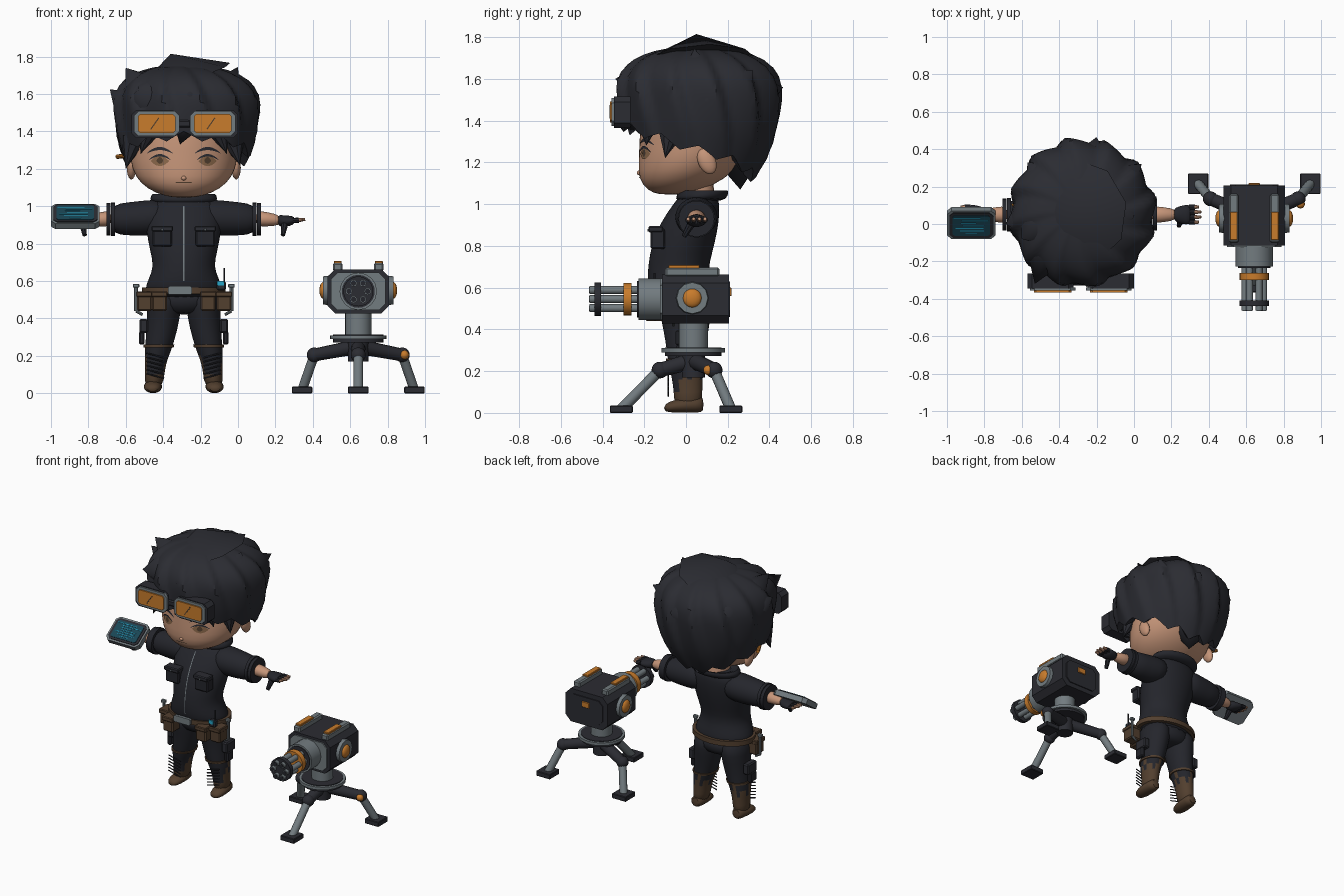
import bpy, bmesh
from math import sin, cos, pi, radians
from mathutils import Vector, Matrix
from mathutils.bvhtree import BVHTree

if "Cube" in bpy.data.objects:
    bpy.data.objects.remove(bpy.data.objects["Cube"])
COLOURS = {"black_cloth": (.018, .019, .025), "charcoal": (.024, .025, .032), "skin": (.56, .30, .19),
           "steel": (.17, .20, .215), "orange": (.58, .2, .025), "brown": (.085, .05, .028),
           "iris_brown": (.26, .14, .07), "screen_blue": (.02, .38, .58), "screen_teal": (.01, .06, .09)}
MATS = {}
for key, rgb in COLOURS.items():
    m = MATS[key] = bpy.data.materials.new(key)
    m.use_nodes = True
    m.diffuse_color = (*rgb, 1)
    m.node_tree.nodes["Principled BSDF"].inputs["Base Color"].default_value = (*rgb, 1)
X0, TX, TY = -.29, .643, .035   # figure centre line, turret centre

def finish(bm, name, *mats, angle=35, sub=0):
    bmesh.ops.recalc_face_normals(bm, faces=bm.faces)
    me = bpy.data.meshes.new(name)
    bm.to_mesh(me)
    for m in mats:
        me.materials.append(MATS[m])
    ob = bpy.data.objects.new(name, me)
    bpy.context.collection.objects.link(ob)
    if sub:
        ob.modifiers.new("Subdivision", 'SUBSURF').levels = sub
    if angle:
        bpy.ops.object.select_all(action='DESELECT')
        ob.select_set(True)
        bpy.context.view_layer.objects.active = ob
        bpy.ops.object.shade_smooth_by_angle(angle=radians(angle))
    return ob

def box(name, c, s, mat, bevel=.008, rot=Matrix()):
    bm = bmesh.new()
    bmesh.ops.create_cube(bm, size=1, matrix=Matrix.Translation(c) @ rot @ Matrix.Diagonal((*s, 1)))
    if bevel:
        bmesh.ops.bevel(bm, geom=bm.edges[:], offset=bevel, segments=1, affect='EDGES')
    finish(bm, name, mat, angle=0)

def octo(name, c, s, cut, mat, rot=Matrix()):
    """Plate with chamfered corners in x and z, with depth along y."""
    bm = bmesh.new()
    bmesh.ops.create_cube(bm, size=1, matrix=Matrix.Diagonal((*s, 1)))
    edges = [e for e in bm.edges if abs(e.verts[0].co.y - e.verts[1].co.y) > s[1] / 2]
    bmesh.ops.bevel(bm, geom=edges, offset=cut, segments=1, affect='EDGES')
    bmesh.ops.transform(bm, matrix=Matrix.Translation(c) @ rot, verts=bm.verts)
    finish(bm, name, mat, angle=0)

def tube(name, p, q, r, mat, r2=None, n=16):
    p, q = Vector(p), Vector(q)
    bm = bmesh.new()
    mx = Matrix.Translation((p + q) / 2) @ (q - p).to_track_quat('Z', 'Y').to_matrix().to_4x4()
    bmesh.ops.create_cone(bm, cap_ends=True, segments=n, radius1=r, radius2=r if r2 is None else r2,
                          depth=(q - p).length, matrix=mx)
    finish(bm, name, mat)

def ball(name, c, s, mat, rot=Matrix()):
    bm = bmesh.new()
    bmesh.ops.create_uvsphere(bm, u_segments=16, v_segments=10, radius=1,
                              matrix=Matrix.Translation(c) @ rot @ Matrix.Diagonal((*s, 1)))
    finish(bm, name, mat, angle=60)

def loft(name, rings, mats, axis='z', n=20, sub=1, rule=lambda i, j: 0):
    """Oval rings (station, centre a, centre b, radius a, radius b) along an axis."""
    bm, loops = bmesh.new(), []
    for t, ca, cb, ra, rb in rings:
        oval = [(ca + ra * cos(2 * pi * i / n), cb + rb * sin(2 * pi * i / n)) for i in range(n)]
        loops.append([bm.verts.new({'z': (a, b, t), 'x': (t, a, b), 'y': (a, t, b)}[axis]) for a, b in oval])
    for j in range(len(loops) - 1):
        for i in range(n):
            k = (i + 1) % n
            bm.faces.new((loops[j][i], loops[j][k], loops[j + 1][k], loops[j + 1][i])).material_index = rule(i, j)
    bm.faces.new(loops[0])
    bm.faces.new(loops[-1])
    return finish(bm, name, *mats, angle=60, sub=sub)

def surface(ob):
    bpy.context.view_layer.update()
    return BVHTree.FromObject(ob, bpy.context.evaluated_depsgraph_get())

def decal(name, pairs, mat, tree, off=.004):
    """Thin painted strip laid on a surface, from pairs of (x, z) points."""
    bm, rows = bmesh.new(), []
    for pair in pairs:
        hits = [tree.ray_cast(Vector((x, -1, z)), Vector((0, 1, 0)))[0] for x, z in pair]
        rows.append([bm.verts.new(h - Vector((0, off, 0))) for h in hits])
    for a, b in zip(rows, rows[1:]):
        bm.faces.new((a[0], b[0], b[1], a[1]))
    finish(bm, name, mat, angle=0)

def arc(cx, cz, w, lo, hi):
    us = [i / 5 - 1 for i in range(11)]
    return [((cx + w * u, cz + lo * (1 - u * u)), (cx + w * u, cz + hi * (1 - u * u) + .003)) for u in us]

# Head, neck, ears and face
head = loft("head", [(1.045, X0, -.07, .05, .06), (1.065, X0, -.055, .145, .13), (1.12, X0, -.02, .235, .21),
                     (1.2, X0, .02, .283, .25), (1.3, X0, .05, .293, .275), (1.45, X0, .06, .29, .28),
                     (1.6, X0, .06, .2, .2)], ["skin"], n=24)
loft("neck", [(1, X0, .06, .085, .085), (1.1, X0, .05, .08, .08)], ["skin"], sub=0)
ball("nose", (X0, -.222, 1.15), (.014, .014, .012), "skin")
face = surface(head)
for s in (-1, 1):
    ball("ear", (X0 + s * .28, .1, 1.205), (.025, .042, .065), "skin", Matrix.Rotation(radians(25), 4, 'X'))
    ex = X0 + s * .128
    decal("eye", arc(ex, 1.24, .048, -.025, .026), "iris_brown", face)
    decal("pupil", arc(ex, 1.242, .018, -.015, .018), "brown", face, .006)
    decal("eyelashes", arc(ex, 1.246, .058, .02, .03), "charcoal", face, .007)
    decal("eyebrow", arc(ex, 1.282, .068, .018, .032), "charcoal", face)
decal("mouth", arc(X0, 1.125, .045, 0, .002), "brown", face)

# Hair: swirled, ridged cap with a ragged hem, plus pointed tufts
bm, rows, N, T = bmesh.new(), [], 120, 14
for i in range(N):
    th = 2 * pi * i / N
    f = -sin(th)
    hem = 1.25 + (.12 * f if f > 0 else -.13 * (-f) ** 1.5) + .05 * abs(i % 10 - 5) / 5 - .02
    row = []
    for j in range(T):
        t = j / (T - 1)
        z = hem + (1.755 - hem) * sin(t * pi / 2) ** .9
        u, p = ((z - 1.52) / .235, 2.4) if z > 1.52 else ((1.52 - z) / .55, 2)
        saw = (i / 10 + .9 * t) % 1
        saw = saw / .75 if saw < .75 else (1 - saw) / .25
        r = max(0, 1 - min(1, u) ** p) ** (1 / p) * (1 + .1 * (saw - .5) * min(1, .3 + 2 * t))
        row.append((X0 + r * cos(th) * (.4 if cos(th) > 0 else .37), .06 + r * sin(th) * .39, z))
    x, y, z = row[0]
    row.insert(0, (X0 + (x - X0) * .75, .06 + (y - .06) * .75, z + .07))
    rows.append([bm.verts.new(co) for co in row])
for i in range(N):
    a, b = rows[i], rows[(i + 1) % N]
    for j in range(T):
        bm.faces.new((a[j], b[j], b[j + 1], a[j + 1]))
bmesh.ops.remove_doubles(bm, verts=bm.verts, dist=.0005)
finish(bm, "hair", "charcoal", angle=30)
for tip, base, r in [((-.36, .05, 1.815), (-.31, .06, 1.67), .29), ((0, .04, 1.745), (-.09, .06, 1.58), .12),
                     ((-.685, 0, 1.625), (-.58, .03, 1.53), .1), ((-.6, -.08, 1.74), (-.5, 0, 1.6), .13),
                     ((-.2, .465, 1.56), (-.23, .33, 1.52), .12), ((-.53, -.32, 1.62), (-.47, -.16, 1.57), .12),
                     ((-.25, -.34, 1.6), (-.28, -.18, 1.58), .12), ((.12, .1, 1.5), (0, .1, 1.5), .12),
                     ((.04, .32, 1.64), (-.08, .22, 1.55), .12), ((-.57, .33, 1.62), (-.48, .23, 1.55), .12),
                     ((-.6, -.1, 1.2), (-.56, -.07, 1.36), .07), ((.01, -.1, 1.22), (-.03, -.07, 1.36), .07),
                     ((-.27, .26, 1.07), (-.29, .25, 1.24), .13), ((-.52, -.19, 1.28), (-.48, -.18, 1.4), .06),
                     ((-.06, -.19, 1.28), (-.1, -.18, 1.4), .06), ((-.31, -.27, 1.33), (-.28, -.24, 1.43), .07)]:
    tube("hair_tuft", base, tip, r, "charcoal", 0, 9)
tube("ear_pencil", (-.6, .02, 1.27), (-.645, .11, 1.265), .012, "orange", n=8)

# Goggles
box("goggle_bridge", (X0, -.315, 1.44), (.08, .03, .04), "charcoal")
for s in (-1, 1):
    cx = X0 + .005 + s * .15
    octo("goggle_shell", (cx + s * .012, -.305, 1.44), (.245, .08, .15), .025, "charcoal")
    octo("goggle_rim", (cx, -.348, 1.442), (.243, .016, .135), .025, "steel")
    octo("goggle_lens", (cx, -.359, 1.442), (.2, .012, .1), .012, "orange")
    box("lens_mark", (cx - .01, -.366, 1.442), (.006, .002, .075), "brown", 0, Matrix.Rotation(radians(35), 4, 'Y'))

# Jacket with collar, zip and pockets
jacket = loft("jacket", [(.5, X0, -.01, .2, .14), (.56, X0, -.02, .21, .155), (.61, X0, -.03, .19, .155),
                         (.68, X0, -.04, .16, .145), (.76, X0, -.025, .182, .15), (.86, X0, 0, .2, .15),
                         (.95, X0, .032, .21, .13), (1.015, X0, .055, .19, .105), (1.05, X0, .06, .11, .085)],
              ["black_cloth"], n=24)
chest = surface(jacket)
decal("zip", [((X0 - .003, z / 100), (X0 + .003, z / 100)) for z in range(60, 101, 5)], "steel", chest, .006)
loft("collar", [(1.01, X0, .06, .175, .12), (1.04, X0, .08, .185, .125), (1.075, X0, .085, .17, .12),
                (1.06, X0, .08, .13, .1), (1.03, X0, .07, .1, .08)], ["black_cloth"])
for s in (-1, 1):
    px = X0 + s * .115
    box("chest_pocket", (px, -.135, .835), (.105, .07, .1), "black_cloth")
    box("pocket_flap", (px, -.145, .88), (.115, .07, .03), "charcoal", .006)
    ball("pocket_stud", (px, -.181, .875), (.006, .004, .006), "steel")

# Arms, sleeves and half-finger gloves
for s in (-1, 1):
    def at(x, y=.05, z=.93):
        return (X0 + s * x, y, z)
    def limb(name, mat, rings):
        loft(name, [at(*ring[:3]) + ring[3:] for ring in rings], [mat], 'x')
    limb("sleeve", "black_cloth", [(.08, .05, .945, .1, .085), (.17, .05, .938, .105, .1),
                                   (.28, .05, .933, .092, .09), (.4, .05, .93, .084, .083)])
    for x, r in ((.378, .09), (.402, .086)):
        tube("cuff", at(x - .011), at(x + .011), r, "black_cloth", n=24)
    limb("forearm", "skin", [(.38, .05, .935, .05, .046), (.45, .05, .93, .04, .038), (.52, .05, .925, .03, .028)])
    limb("glove", "black_cloth", [(.5, .05, .925, .032, .03), (.53, .05, .92, .045, .032),
                                  (.57, .05, .922, .055, .028), (.595, .05, .925, .05, .018)])
    tube("thumb", at(.54, .025, .905), at(.53, -.01, .845), .02, "black_cloth", .012, 8)
    for k in range(4):
        y = .01 + k * .027
        tube("finger_sleeve", at(.585, y, .924), at(.615, y, .925), .014, "black_cloth", n=8)
        tube("finger", at(.61, y, .925), at(.655 - .012 * abs(k - 1.5), y), .011, "skin", .008, 8)

# Wrist tablet, tipped toward the front
tilt = Matrix.Rotation(radians(-55), 4, 'X')
c, up = Vector((-.87, .005, .945)), tilt @ Vector((0, -1, 0))
octo("tablet_case", c, (.26, .036, .185), .025, "steel", tilt)
octo("tablet_bezel", c + up * .019, (.235, .008, .16), .02, "charcoal", tilt)
octo("tablet_screen", c + up * .024, (.2, .004, .13), .01, "screen_teal", tilt)
for k in range(7):
    box("screen_line", c + up * .027 + tilt @ Vector((.03 * sin(k * 3), 0, -.048 + k * .016)),
        (.06 + .09 * abs(sin(k * 2.3)), .002, .004), "screen_blue", 0, tilt)

# Trousers, boots, laces, thigh gear and belt tools
loft("trouser_seat", [(.42, X0, 0, .1, .09), (.46, X0, 0, .185, .125), (.56, X0, -.01, .2, .145)], ["black_cloth"])
def boot_rule(i, j):
    front = 12 <= i <= 17
    return int(j > 5 or (not front and (j == 5 or (j == 4 and i % 3) or (j == 3 and i % 5 == 0))))
for s in (-1, 1):
    def leg(x):
        return X0 + s * x
    loft("leg", [(.56, leg(.1), -.01, .1, .135), (.45, leg(.105), 0, .092, .12), (.35, leg(.115), 0, .085, .1),
                 (.25, leg(.133), 0, .074, .088), (.2, leg(.144), .004, .066, .08), (.165, leg(.15), .006, .058, .075),
                 (.1, leg(.155), .01, .051, .068), (.03, leg(.162), .01, .05, .07)],
         ["black_cloth", "brown"], rule=boot_rule)
    loft("boot_foot", [(.085, leg(.162), .04, .03, .035), (.06, leg(.162), .04, .047, .04),
                       (-.06, leg(.167), .033, .053, .033), (-.107, leg(.167), .022, .025, .016)], ["brown"], 'y')
    for z in (.08, .102, .124, .146, .168, .19):
        tube("lace", (leg(.105), -.085, z), (leg(.2), -.085, z + .025), .004, "charcoal", n=6)
    loft("knee_strap", [(.246, leg(.134), 0, .08, .094), (.26, leg(.132), 0, .082, .096)], ["brown"], sub=0)
    box("thigh_pouch", (leg(.215), 0, .36), (.045, .1, .075), "charcoal")
    box("thigh_pouch_lower", (leg(.225), -.01, .295), (.03, .07, .07), "black_cloth")
    tube("hip_tool", (leg(.255), -.06, .44), (leg(.255), -.06, .58), .01, "steel", n=8)
    tube("tool_hook", (leg(.255), -.06, .44), (leg(.22), -.06, .42), .008, "steel", n=8)
    box("tool_head", (leg(.255), -.06, .575), (.035, .025, .02), "steel", .004)
loft("belt", [(.53, X0, -.015, .222, .165), (.565, X0, -.015, .222, .165)], ["brown"], sub=0, n=32)
octo("buckle", (X0 - .02, -.185, .55), (.13, .02, .045), .008, "steel")
for x, y in ((-.42, -.15), (-.16, -.15), (-.075, -.11), (-.5, -.07)):
    box("belt_pouch", (x, y, .49), (.08, .09, .1), "brown")
    box("pouch_flap", (x, y - .003, .53), (.088, .1, .03), "brown", .005)
box("belt_radio", (-.09, -.15, .575), (.05, .04, .05), "charcoal")
box("radio_light", (-.093, -.173, .588), (.036, .008, .025), "screen_blue", 0)
tube("radio_antenna", (-.074, -.15, .58), (-.074, -.15, .67), .005, "charcoal", n=6)

# Turret gun housing
octo("turret_body", (TX, .045, .545), (.33, .32, .235), .04, "charcoal")
octo("turret_face", (TX, -.118, .545), (.29, .012, .2), .034, "steel")
octo("turret_back", (TX, .206, .545), (.26, .012, .17), .03, "charcoal")
box("rear_light", (TX, .213, .58), (.06, .012, .04), "orange", .003)
for s in (-1, 1):
    tube("side_hub", (TX + s * .15, .03, .55), (TX + s * .188, .03, .55), .08, "steel", .075, 12)
    ball("side_knob", (TX + s * .186, .03, .55), (.022, .045, .045), "orange")
    box("top_rail", (TX + s * .11, .03, .675), (.05, .26, .045), "steel")
    box("top_rail_cap", (TX + s * .11, -.01, .7), (.042, .15, .016), "orange", .003)

# Rotary barrels
def along(name, y0, y1, r, mat, n=24, dx=0, dz=0):
    tube(name, (TX + dx, y0, .545 + dz), (TX + dx, y1, .545 + dz), r, mat, n=n)
along("barrel_collar", -.11, -.228, .1, "steel", 16)
along("collar_disc", -.22, -.234, .088, "charcoal")
along("barrel_band", -.262, -.3, .078, "orange")
along("muzzle_disc", -.408, -.438, .08, "charcoal")
for k in range(6):
    dx, dz = .05 * cos(k * pi / 3), .05 * sin(k * pi / 3)
    along("barrel", -.22, -.462, .019, "steel", 12, dx, dz)
    along("barrel_bore", -.46, -.464, .014, "black_cloth", 12, dx, dz)

# Pedestal and tripod
for name, z0, z1, r, mat in (("pedestal", .3, .435, .07, "steel"), ("base_disc", .29, .31, .152, "steel"),
                             ("base_top", .3, .314, .135, "charcoal"), ("base_ring", .272, .29, .135, "charcoal"),
                             ("tripod_hub", .17, .28, .055, "charcoal")):
    tube(name, (TX, TY, z0), (TX, TY, z1), r, mat, n=28)
for fx, fy, jx, jy in ((0, -.345, 0, -.16), (-.3, .18, -.235, .1), (.3, .18, .235, .1)):
    foot, joint = Vector((TX + fx, TY + fy, .0175)), Vector((TX + jx, TY + jy, .205))
    tube("tripod_arm", (TX, TY, .25), joint, .04, "charcoal", .034, 12)
    ball("tripod_joint", joint, (.04, .04, .04), "charcoal")
    tube("tripod_leg", joint, foot, .026, "steel", n=12)
    box("tripod_foot", foot, (.11, .11, .035), "charcoal", .004)
ball("joint_light", (TX + .247, TY + .072, .205), (.024, .024, .024), "orange")
